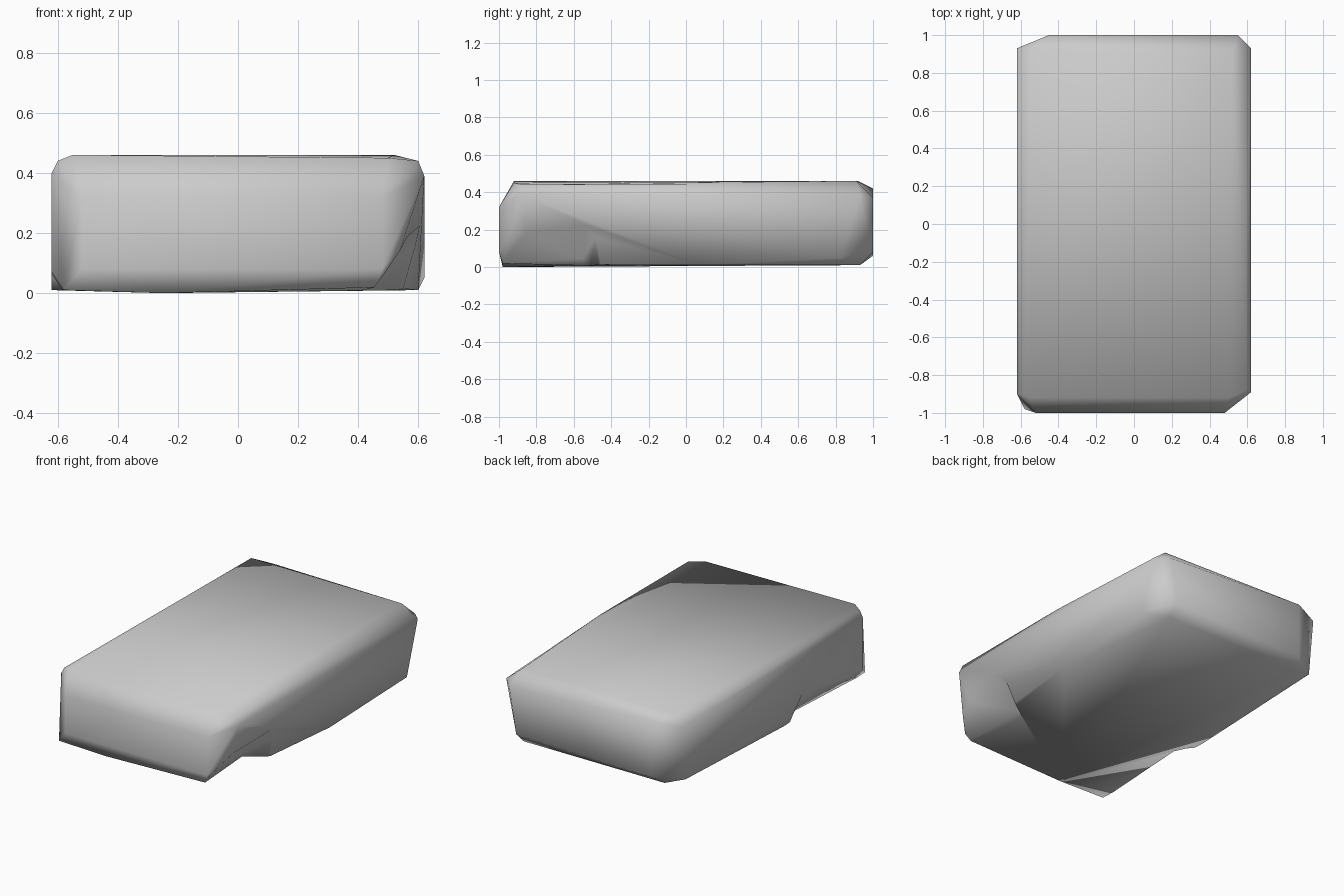
import bpy
import bmesh

default_cube = bpy.data.objects.get("Cube")
if default_cube:
    bpy.data.objects.remove(default_cube, do_unlink=True)


def make_material(name, colour):
    material = bpy.data.materials.new(name)
    material.use_nodes = True
    material.diffuse_color = colour
    shader = material.node_tree.nodes["Principled BSDF"]
    shader.inputs["Base Color"].default_value = colour
    return material


def make_hull(name, points, material):
    """Wrap a faceted block around a handful of corner points."""
    bm = bmesh.new()
    for point in points:
        bm.verts.new(point)
    bmesh.ops.convex_hull(bm, input=bm.verts[:])
    loose = [v for v in bm.verts if not v.link_faces]
    bmesh.ops.delete(bm, geom=loose, context="VERTS")
    bmesh.ops.recalc_face_normals(bm, faces=bm.faces[:])
    mesh = bpy.data.meshes.new(name)
    bm.to_mesh(mesh)
    bm.free()
    mesh.materials.append(material)
    obj = bpy.data.objects.new(name, mesh)
    bpy.context.collection.objects.link(obj)
    return obj


def carve(target, cutter):
    """Cut one block out of another, then discard the cutter."""
    cutter.hide_render = True
    modifier = target.modifiers.new("carve", "BOOLEAN")
    modifier.operation = "DIFFERENCE"
    modifier.solver = "EXACT"
    modifier.object = cutter
    bpy.context.view_layer.objects.active = target
    bpy.ops.object.modifier_apply(modifier=modifier.name)
    bpy.data.objects.remove(cutter, do_unlink=True)


grey = make_material("plain grey", (0.6, 0.6, 0.6, 1.0))

# Corner points of the worn, chamfered block
top_points = [
    (-.55, -.92, .46), (.5, -.92, .45), (.6, -.88, .44), (-.6, -.9, .44),
    (-.55, .92, .46), (.52, .91, .46), (.6, 0, .44),
]
front_points = [
    (-.52, -1, .32), (.48, -1, .32), (-.52, -1, .08), (.48, -1, .08),
    (-.62, -.9, .4), (.62, -.89, .39), (-.62, -.9, .07),
]
back_points = [
    (-.45, 1, .42), (.55, 1, .37), (-.45, 1, .06), (.5, 1, .08),
    (-.62, .93, .4), (.62, .93, .38), (-.62, .89, .05), (.62, .82, .05),
]
bottom_points = [
    (-.58, -.98, .01), (-.25, -.98, 0), (.5, -.98, .02), (-.62, -.1, .01),
    (.6, .07, .01), (.53, -.47, .01), (-.5, .93, .01), (.5, .93, .01),
]
body = make_hull("body_block",
                 top_points + front_points + back_points + bottom_points,
                 grey)

# Deep undercut along the lower front corner of one long side
deep_cutter = make_hull("deep_undercut_cutter", [
    (.46, -1.05, .02), (.65, -1.05, .28), (.65, -.53, .27), (.43, -.55, .045),
    (.65, -.46, .2), (.52, -.45, -.05), (.38, -.55, -.05), (.44, -1.05, -.05),
    (.75, -1.05, -.05), (.75, -.45, -.05),
], grey)
carve(body, deep_cutter)

# Shallow undercut along the opposite side
shallow_cutter = make_hull("shallow_undercut_cutter", [
    (-.55, -.28, .05), (-.7, -.3, .25), (-.7, -.1, .05), (-.63, -.1, -.05),
    (-.59, -1, 0), (-.7, -1, .08), (-.54, -.28, -.05), (-.7, -1, -.05),
], grey)
carve(body, shallow_cutter)

# Soft shading over every facet
for polygon in body.data.polygons:
    polygon.use_smooth = True
